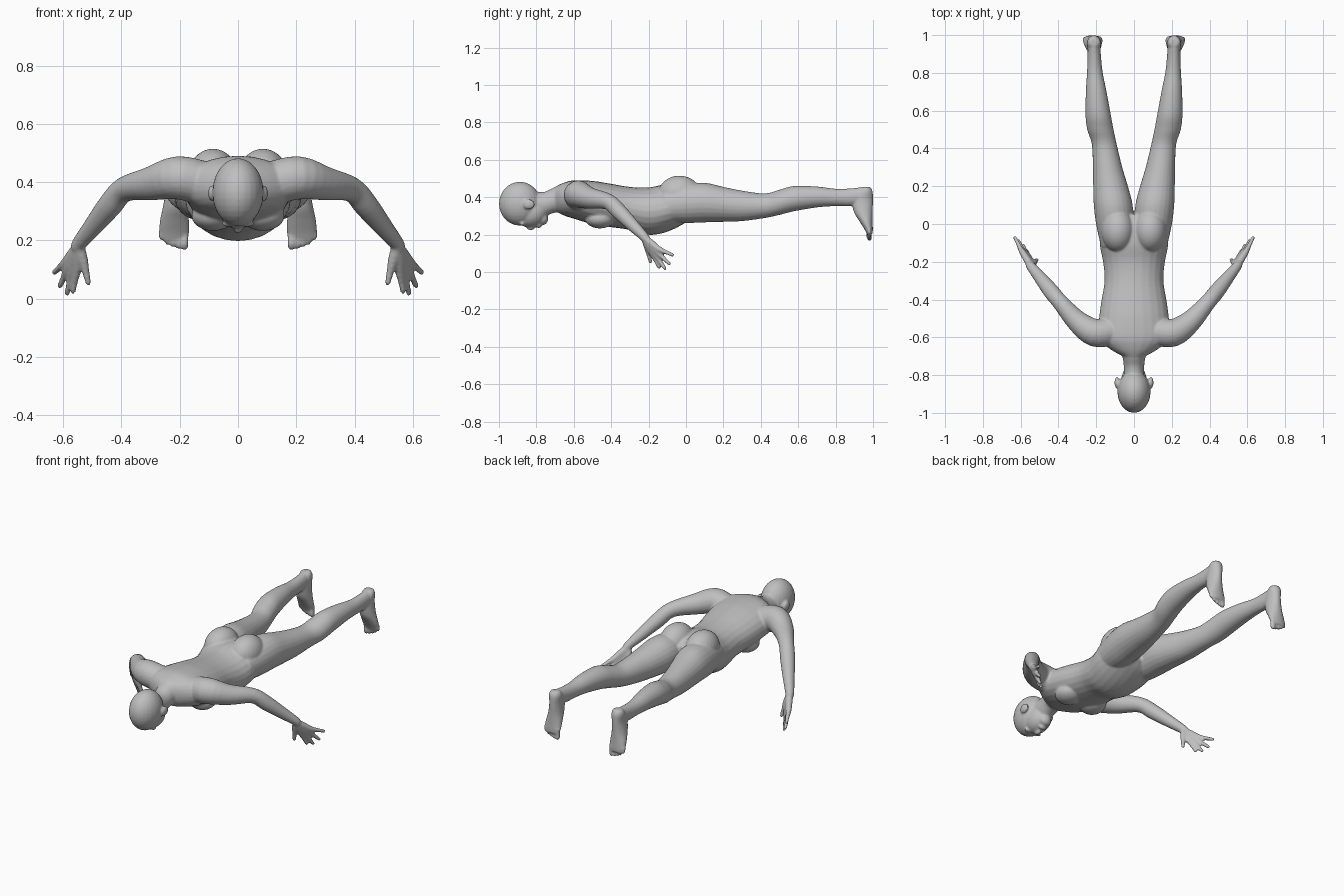
import bpy, bmesh, math
from mathutils import Vector, Matrix

cube = bpy.data.objects.get("Cube")
if cube:
    bpy.data.objects.remove(cube, do_unlink=True)

skin = bpy.data.materials.new("grey_skin")
skin.use_nodes = True
GREY = (0.52, 0.52, 0.52, 1)
skin.diffuse_color = GREY
skin.node_tree.nodes["Principled BSDF"].inputs["Base Color"].default_value = GREY

bm = bmesh.new()
SIDES = 24
X, Y, Z = Vector((1, 0, 0)), Vector((0, 1, 0)), Vector((0, 0, 1))


def spline(rows, steps=4):
    """Smooth interpolation through rows of numbers."""
    rows = [Vector(r) for r in rows]
    out = []
    for i in range(len(rows) - 1):
        a, b = rows[i], rows[i + 1]
        p = rows[i - 1] if i else a
        n = rows[i + 2] if i + 2 < len(rows) else b
        for k in range(steps):
            t = k / steps
            out.append(0.5 * (2 * a + (b - p) * t + (2 * p - 5 * a + 4 * b - n) * t * t
                              + (3 * a - p - 3 * b + n) * t ** 3))
    return out + [rows[-1]]


def loft(rows, u=None, v=None, side=1):
    """Skin rings (x, y, z, ru, rv); without axes the rings follow the path."""
    rings = spline(rows)
    made = []
    for i, r in enumerate(rings):
        c = Vector(r[:3])
        du, dv = u, v
        if u is None:
            d = Vector(rings[min(i + 1, len(rings) - 1)][:3]) - Vector(rings[max(i - 1, 0)][:3])
            du = d.cross(Y + Z * 0.8).normalized()
            dv = d.cross(du).normalized()
        ring = []
        for k in range(SIDES):
            a = math.tau * k / SIDES
            p = c + du * r[3] * math.cos(a) + dv * r[4] * math.sin(a)
            ring.append(bm.verts.new((p.x * side, p.y, p.z)))
        made.append(ring)
    faces = [bm.faces.new(made[0]), bm.faces.new(made[-1][::-1])]
    for a, b in zip(made, made[1:]):
        for k in range(SIDES):
            j = (k + 1) % SIDES
            faces.append(bm.faces.new((a[k], b[k], b[j], a[j])))
    bmesh.ops.recalc_face_normals(bm, faces=faces)


def ball(c, r, tilt=0):
    m = Matrix.Translation(c) @ Matrix.Rotation(tilt, 4, 'X') @ Matrix.Diagonal((*r, 1))
    bmesh.ops.create_uvsphere(bm, u_segments=24, v_segments=16, radius=1, matrix=m)


def along_y(rows):
    """Rows of y, x, low z, high z, half width become rings."""
    return [(x, y, (lo + hi) / 2, w, (hi - lo) / 2) for y, x, lo, hi, w in rows]


def limb(points):
    return [(*p[:3], p[3], p[3]) for p in points]


# torso and neck
loft(along_y([
    (-.70, 0, .33, .455, .06), (-.66, 0, .305, .475, .13), (-.60, 0, .285, .49, .19),
    (-.50, 0, .255, .487, .185), (-.42, 0, .242, .475, .175), (-.30, 0, .225, .455, .156),
    (-.20, 0, .198, .452, .164), (-.10, 0, .215, .47, .182), (0, 0, .265, .46, .17),
    (.05, 0, .31, .43, .1)]), X, Z)
loft([(0, -.84, .36, .055, .07), (0, -.76, .362, .054, .066),
      (0, -.70, .385, .062, .068), (0, -.62, .39, .09, .075)], X, Z)

# skull, face, nose, lips and chin
ball((0, -.888, .365), (.088, .112, .117))
ball((0, -.83, .315), (.068, .088, .075), 0.25)
ball((0, -.765, .285), (.036, .028, .034))
ball((0, -.828, .243), (.014, .026, .02), 0.3)
ball((0, -.787, .25), (.025, .015, .016))

for s in (1, -1):
    # ears, brows, chest and buttocks
    ball((s * .09, -.84, .362), (.013, .031, .027))
    ball((s * .032, -.875, .258), (.024, .014, .012))
    ball((s * .085, -.46, .285), (.075, .08, .052))
    ball((s * .086, -.035, .415), (.088, .115, .1))

    # leg
    loft(along_y([
        (-.12, .10, .27, .44, .075), (0, .103, .262, .47, .098), (.10, .11, .265, .477, .103),
        (.20, .124, .268, .455, .092), (.30, .14, .272, .435, .078), (.42, .157, .288, .42, .066),
        (.50, .178, .305, .44, .07), (.58, .19, .325, .46, .067), (.70, .2, .345, .457, .055),
        (.80, .207, .352, .445, .042), (.88, .21, .352, .447, .036),
        (.95, .212, .365, .455, .033)]), X, Z, s)

    # foot and toes, pointing down
    loft([(.212, .963, .455, .026, .022), (.212, .957, .43, .037, .041),
          (.212, .945, .38, .036, .055), (.215, .948, .32, .042, .05),
          (.218, .963, .27, .05, .035), (.219, .976, .23, .052, .023),
          (.219, .982, .205, .046, .016)], X, Y, s)
    for i in range(5):
        r = .0145 if i == 0 else .0105
        x, tip = .184 + .0195 * i, .177 + .002 * i * i
        loft(limb([(x, .98, .235, r), (x, .978, tip + .015, r), (x, .981, tip, r * .9),
                   (x, .982, tip - .009, r * .4)]), X, Y, s)

    # arm
    loft(limb([(.13, -.57, .40, .075), (.21, -.575, .415, .074), (.30, -.515, .395, .058),
               (.39, -.415, .375, .043), (.44, -.355, .32, .042), (.5, -.28, .245, .033),
               (.545, -.225, .19, .025), (.55, -.215, .175, .024)]), side=s)

    # fingers with the palm bones behind them
    wrist = Vector((.547, -.22, .18))
    for knuckle, tip in [((.553, -.182, .1), (.568, -.14, .018)),
                         ((.568, -.168, .1), (.588, -.108, .012)),
                         ((.582, -.155, .108), (.614, -.083, .038)),
                         ((.593, -.146, .123), (.634, -.065, .088))]:
        k, t = Vector(knuckle), Vector(tip)
        loft(limb([(*wrist, .02), (*wrist.lerp(k, .5), .019), (*k, .016),
                   (*k.lerp(t, .5), .0115), (*k.lerp(t, .92), .0095), (*t, .005)]), side=s)
    loft(limb([(*wrist, .02), (.533, -.208, .135, .018), (.522, -.198, .09, .0125),
               (.514, -.19, .055, .01), (.512, -.188, .046, .005)]), side=s)

mesh = bpy.data.meshes.new("body")
bm.to_mesh(mesh)
bm.free()
mesh.materials.append(skin)
body = bpy.data.objects.new("body", mesh)
bpy.context.collection.objects.link(body)

# fuse the parts into one soft skin
fuse = body.modifiers.new("fuse", 'REMESH')
fuse.mode = 'VOXEL'
fuse.voxel_size = 0.006
fuse.use_smooth_shade = True
soften = body.modifiers.new("soften", 'SMOOTH')
soften.factor = 0.5
soften.iterations = 5
for p in mesh.polygons:
    p.use_smooth = True
